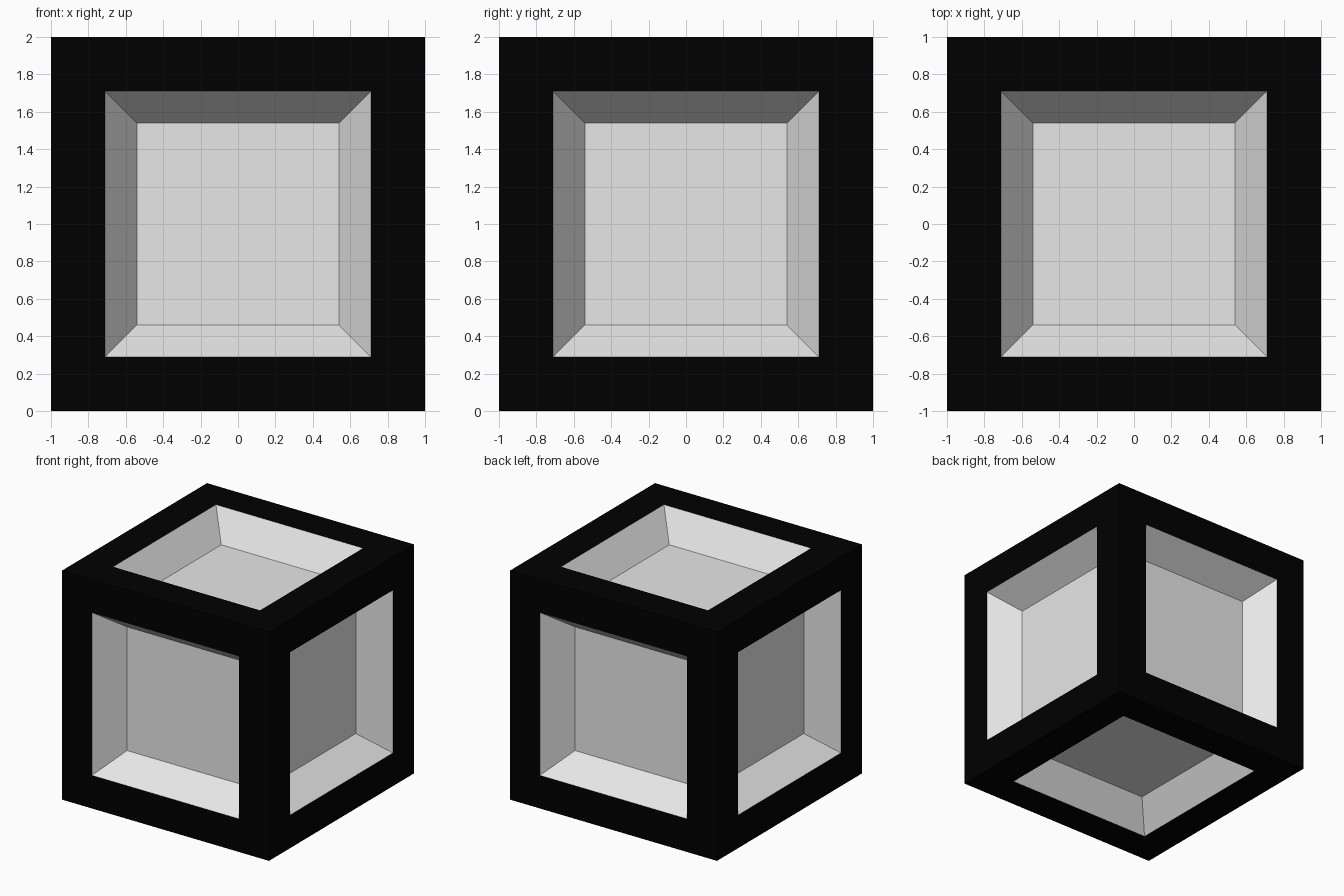
import bpy
import bmesh

if "Cube" in bpy.data.objects:
    bpy.data.objects.remove(bpy.data.objects["Cube"])


def flat_colour(name, value):
    mat = bpy.data.materials.new(name)
    mat.diffuse_color = (value, value, value, 1)
    mat.use_nodes = True
    mat.node_tree.nodes["Principled BSDF"].inputs["Base Color"].default_value = mat.diffuse_color
    return mat


HALF = 1.0         # half size of the cube
OPENING = 0.711    # half size of each window opening
PANEL = 0.54       # half size of each sunken panel
DEPTH = 0.24       # how far the panels are sunk


def inset(bm, faces, thickness):
    return bmesh.ops.inset_individual(
        bm, faces=faces, thickness=thickness, use_even_offset=True)["faces"]


bm = bmesh.new()
bmesh.ops.create_cube(bm, size=2 * HALF)
panels = list(bm.faces)

# Black frame border, then sloped walls, on every side
frame = inset(bm, panels, HALF - OPENING)
walls = inset(bm, panels, OPENING - PANEL)

# Sink the panels
bm.normal_update()
for panel in panels:
    bmesh.ops.translate(bm, verts=panel.verts, vec=panel.normal * -DEPTH)

for face in frame:
    face.material_index = 0
for face in walls + panels:
    face.material_index = 1

# Stand the cube on the ground
bmesh.ops.translate(bm, verts=bm.verts, vec=(0, 0, HALF))
bm.normal_update()

mesh = bpy.data.meshes.new("framed_cube")
bm.to_mesh(mesh)
bm.free()
mesh.materials.append(flat_colour("black frame", 0.0))
mesh.materials.append(flat_colour("light grey recess", 0.8))
cube = bpy.data.objects.new("framed_cube", mesh)
bpy.context.collection.objects.link(cube)
